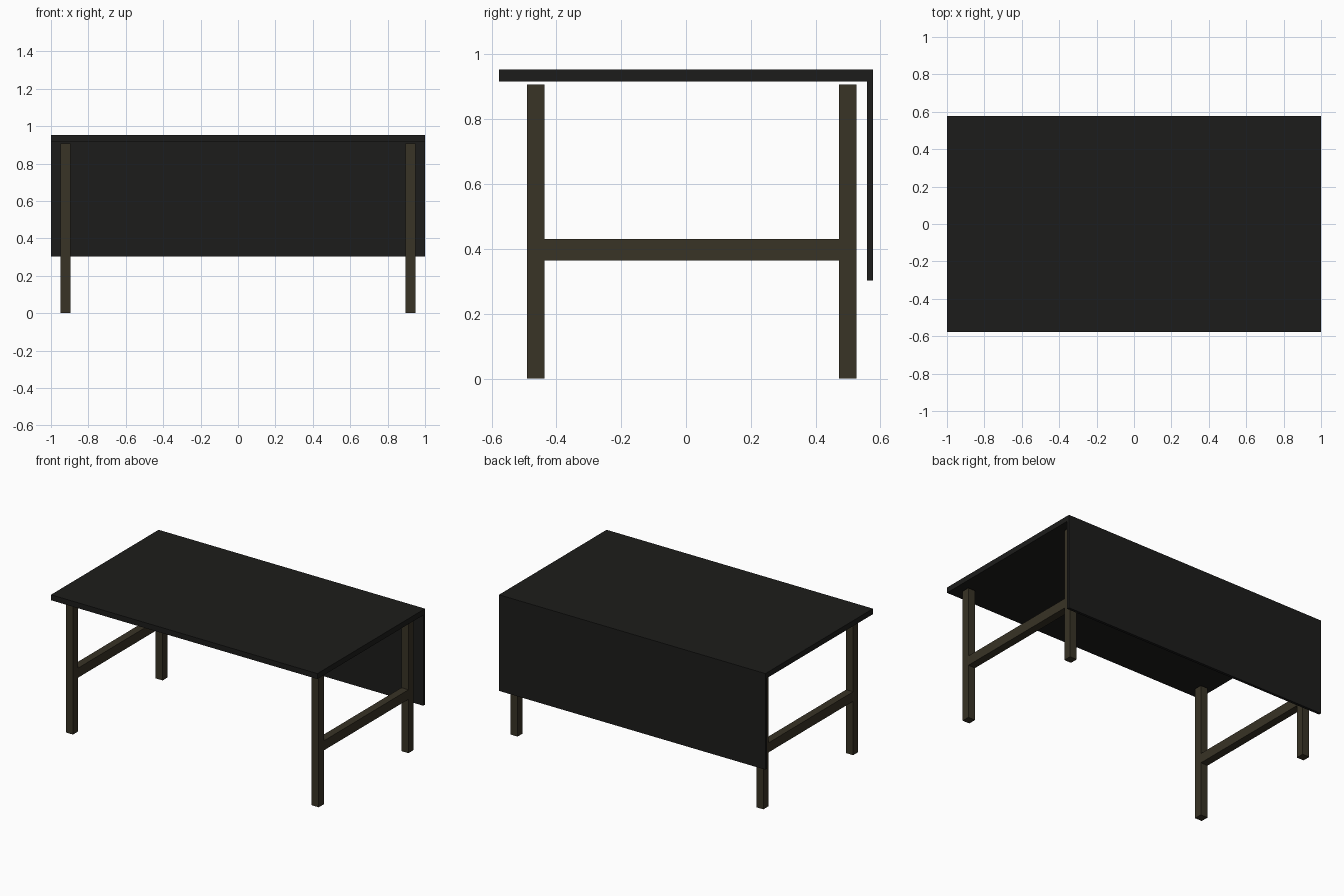
import bpy

if "Cube" in bpy.data.objects:
    bpy.data.objects.remove(bpy.data.objects["Cube"])


def material(name, rgb):
    m = bpy.data.materials.new(name)
    m.diffuse_color = (*rgb, 1.0)
    m.use_nodes = True
    m.node_tree.nodes["Principled BSDF"].inputs["Base Color"].default_value = m.diffuse_color
    return m


BLACK = material("black_laminate", (0.012, 0.012, 0.011))
BRONZE = material("bronze_metal", (0.040, 0.033, 0.019))


def box(name, lo, hi, mat):
    """Box spanning two opposite corners."""
    center = [(a + b) / 2 for a, b in zip(lo, hi)]
    bpy.ops.mesh.primitive_cube_add(size=1, location=center)
    ob = bpy.context.object
    ob.name = name
    ob.scale = [b - a for a, b in zip(lo, hi)]
    bpy.ops.object.transform_apply(location=False, rotation=False, scale=True)
    ob.data.materials.append(mat)
    return ob


# Desk top and the modesty panel hanging from its back edge
box("table_top", (-1, -0.577, 0.917), (1, 0.577, 0.954), BLACK)
box("back_panel", (-1, 0.559, 0.302), (1, 0.577, 0.917), BLACK)

# H-shaped leg frames; legs stop just short of the top
for side, x0, x1 in (("left", -0.949, -0.896), ("right", 0.896, 0.949)):
    box(f"front_leg_{side}", (x0, -0.490, 0), (x1, -0.436, 0.908), BRONZE)
    box(f"back_leg_{side}", (x0, 0.472, 0), (x1, 0.526, 0.908), BRONZE)
    box(f"side_rail_{side}", (x0, -0.436, 0.365), (x1, 0.472, 0.430), BRONZE)
